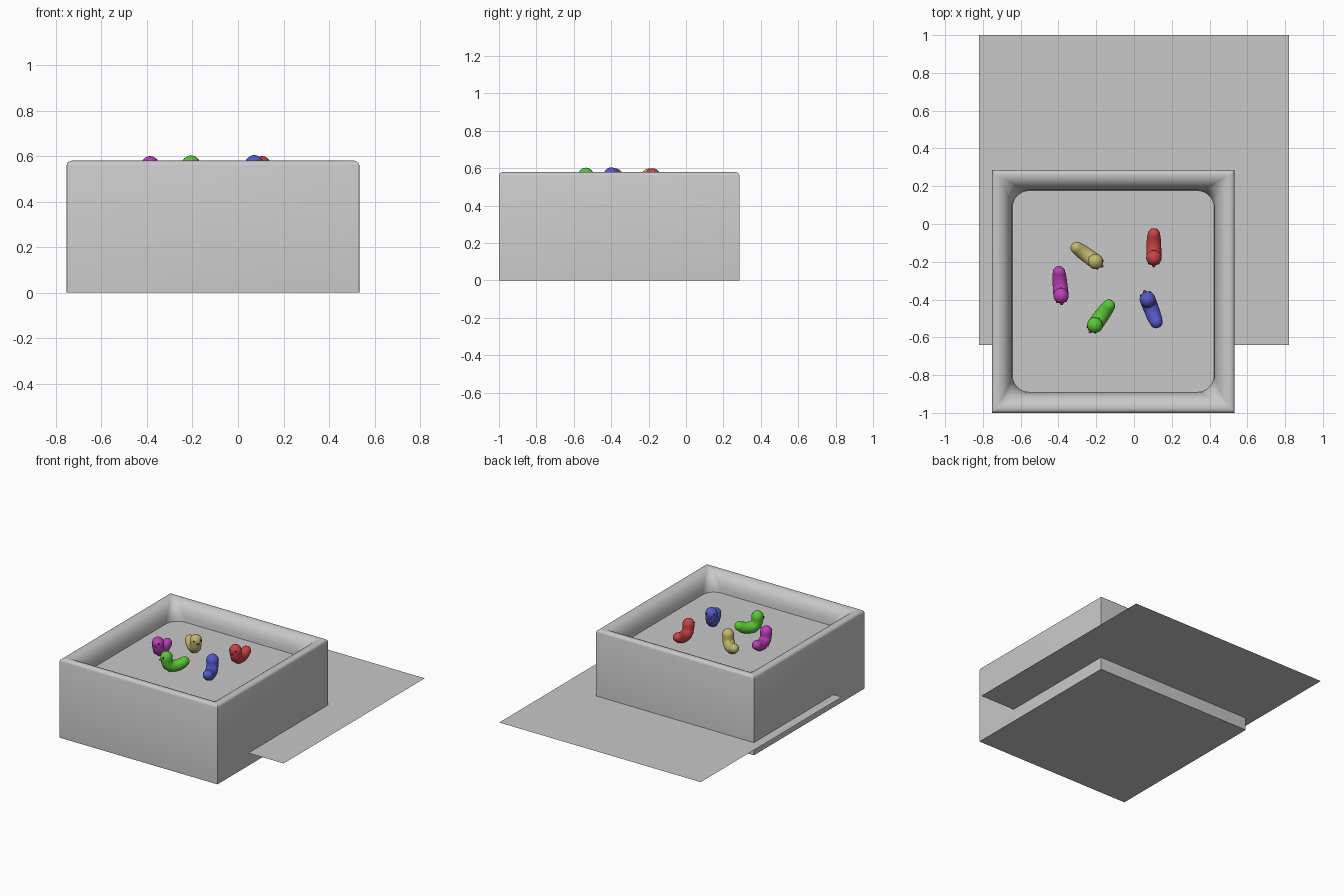
import bpy, bmesh, math
from mathutils import Vector, Matrix

if "Cube" in bpy.data.objects:
    bpy.data.objects.remove(bpy.data.objects["Cube"])


def material(name, rgb):
    m = bpy.data.materials.new(name)
    m.diffuse_color = (*rgb, 1)
    m.use_nodes = True
    m.node_tree.nodes["Principled BSDF"].inputs["Base Color"].default_value = m.diffuse_color
    return m


GREY = material("grey", (0.58, 0.58, 0.58))
BLACK = material("black", (0.02, 0.02, 0.02))
BEAK = material("beak_red", (0.65, 0.08, 0.06))
COLOURS = {
    "red": material("red", (0.60, 0.055, 0.06)),
    "blue": material("blue", (0.09, 0.10, 0.58)),
    "green": material("green", (0.10, 0.58, 0.035)),
    "magenta": material("magenta", (0.50, 0.05, 0.48)),
    "yellow": material("yellow", (0.55, 0.48, 0.16)),
}


def finish(name, bm, mats, angle=None):
    bmesh.ops.recalc_face_normals(bm, faces=bm.faces)
    me = bpy.data.meshes.new(name)
    bm.to_mesh(me)
    bm.free()
    ob = bpy.data.objects.new(name, me)
    bpy.context.collection.objects.link(ob)
    for m in mats:
        me.materials.append(m)
    if angle:
        bpy.ops.object.select_all(action='DESELECT')
        ob.select_set(True)
        bpy.context.view_layer.objects.active = ob
        bpy.ops.object.shade_smooth_by_angle(angle=math.radians(angle))
    return ob


def loft(bm, rings):
    """Bridge successive rings of points and close both ends."""
    vs = [[bm.verts.new(p) for p in r] for r in rings]
    n = len(vs[0])
    for a, b in zip(vs, vs[1:]):
        for i in range(n):
            j = (i + 1) % n
            bm.faces.new((a[i], a[j], b[j], b[i]))
    bm.faces.new(vs[0])
    bm.faces.new(vs[-1])


# ground sheet, passing through the pool walls
bm = bmesh.new()
bm.faces.new([bm.verts.new(p) for p in
              ((-0.82, -0.64, 0.093), (0.82, -0.64, 0.093), (0.82, 1, 0.093), (-0.82, 1, 0.093))])
finish("ground_sheet", bm, [GREY])

# square pool: outer wall, cushioned rim, raised inner floor
CX, CY, HALF, FLOOR = -0.11, -0.357, 0.643, 0.452


def rounded_square(inset, z, r, seg=8):
    h = HALF - inset
    pts = []
    for k in range(4):
        for s in range(seg + 1):
            a = math.pi / 2 * (k + s / seg)
            sx = 1 if k in (0, 3) else -1
            sy = 1 if k in (0, 1) else -1
            pts.append((CX + sx * (h - r) + r * math.cos(a), CY + sy * (h - r) + r * math.sin(a), z))
    return pts


profile = [(0, 0, .002), (0, .56, .002), (.004, .571, .002), (.011, .577, .003), (.022, .58, .005),
           (.04, .578, .01), (.058, .571, .02), (.074, .559, .035), (.088, .541, .052),
           (.099, .517, .07), (.106, .487, .082), (.109, FLOOR, .09)]
bm = bmesh.new()
loft(bm, [rounded_square(*p) for p in profile])
finish("pool", bm, [GREY], 40)

# floating ducks: bent tube from tail to head, facing local +x
SPINE = [(-.123, .060, .033), (-.108, .051, .036), (-.085, .043, .038), (-.058, .039, .039),
         (-.030, .042, .040), (-.010, .056, .040), (-.002, .078, .039), (0, .098, .040), (.001, .110, .041)]


def duck_body(bm, sides=20):
    pts = [Vector((x, 0, z)) for x, z, r in SPINE]
    rad = [p[2] for p in SPINE]
    frames = []
    t0 = (pts[1] - pts[0]).normalized()
    t1 = (pts[-1] - pts[-2]).normalized()
    caps = [15, 32, 50, 68, 82]
    for d in reversed(caps):          # rounded tail
        a = math.radians(d)
        frames.append((pts[0] - t0 * rad[0] * math.sin(a), t0, rad[0] * math.cos(a)))
    for i, p in enumerate(pts):
        t = (pts[min(i + 1, len(pts) - 1)] - pts[max(i - 1, 0)]).normalized()
        frames.append((p, t, rad[i]))
    for d in caps:                    # rounded head
        a = math.radians(d)
        frames.append((pts[-1] + t1 * rad[-1] * math.sin(a), t1, rad[-1] * math.cos(a)))
    side = Vector((0, 1, 0))
    rings = []
    for c, t, r in frames:
        up = side.cross(t)
        rings.append([c + side * r * math.cos(2 * math.pi * i / sides)
                      + up * r * math.sin(2 * math.pi * i / sides) for i in range(sides)])
    loft(bm, rings)


def ball(bm, centre, size, mat):
    m = Matrix.Translation(centre) @ Matrix.Diagonal((*size, 1))
    made = bmesh.ops.create_uvsphere(bm, u_segments=12, v_segments=8, radius=1, matrix=m)
    for v in made["verts"]:
        for f in v.link_faces:
            f.material_index = mat


def duck(name, beak, tail, scale):
    bm = bmesh.new()
    duck_body(bm)
    ball(bm, (.040, 0, .098), (.012, .010, .006), 1)          # beak
    for s in (-1, 1):
        ball(bm, (.031, s * .024, .116), (.006, .006, .006), 2)   # eyes
    ob = finish(name + "_duck", bm, [COLOURS[name], BEAK, BLACK], 60)
    b, t = Vector(beak), Vector(tail)
    d = (b - t).normalized()
    mid = (b + t) / 2 + d * .052 * scale
    ob.location = (mid.x, mid.y, FLOOR - .003)
    ob.rotation_euler.z = math.atan2(d.y, d.x)
    ob.scale = (scale,) * 3


duck("red", (.105, -.23), (.105, -.022), 1.0)
duck("blue", (.055, -.355), (.128, -.545), 1.03)
duck("green", (-.238, -.578), (-.113, -.405), 1.02)
duck("magenta", (-.382, -.43), (-.400, -.223), 1.0)
duck("yellow", (-.160, -.23), (-.333, -.105), 0.99)
